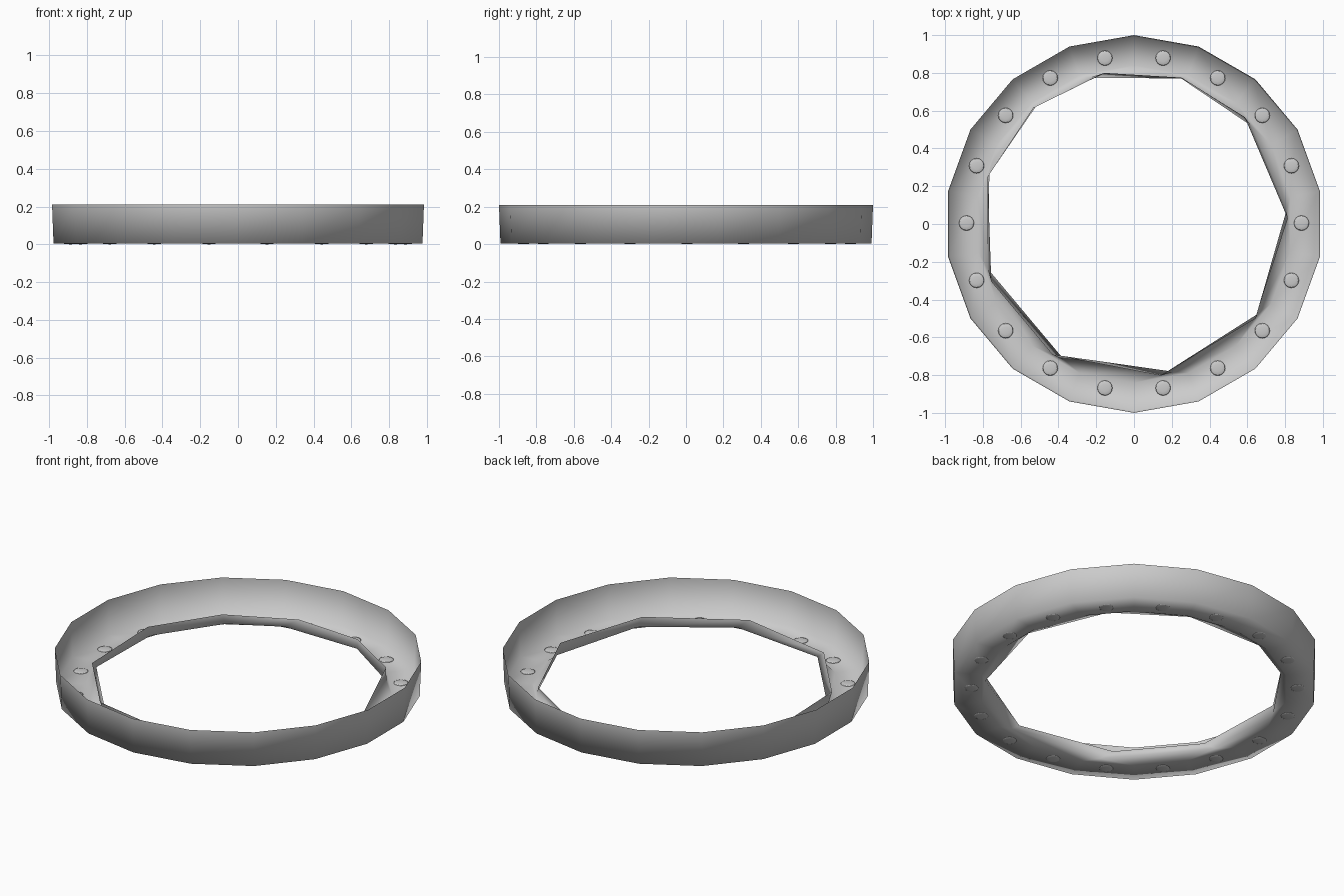
import bpy, bmesh, math

if "Cube" in bpy.data.objects:
    bpy.data.objects.remove(bpy.data.objects["Cube"])

grey = bpy.data.materials.new("plain_grey")
grey.diffuse_color = (0.6, 0.6, 0.6, 1)
grey.use_nodes = True
grey.node_tree.nodes["Principled BSDF"].inputs["Base Color"].default_value = grey.diffuse_color


def finish(bm, name):
    bmesh.ops.recalc_face_normals(bm, faces=bm.faces)
    me = bpy.data.meshes.new(name)
    bm.to_mesh(me)
    bm.free()
    me.materials.append(grey)
    for p in me.polygons:
        p.use_smooth = True
    ob = bpy.data.objects.new(name, me)
    bpy.context.collection.objects.link(ob)
    return ob


def ring(bm, angles, r, z):
    vs = [bm.verts.new((r * math.cos(math.radians(a)), r * math.sin(math.radians(a)), z)) for a in angles]
    return [bm.edges.new((vs[i], vs[(i + 1) % len(vs)])) for i in range(len(vs))]


# Thin channel ring: outer wall, flat floor and a coarse, uneven inner lip
outer = [10 + 20 * i for i in range(18)]
lip_low = [5, 40, 72, 107, 130, 161, 197, 243, 285, 324]
lip_top = [2, 44, 72, 101, 131, 162, 202, 238, 280, 322]
bm = bmesh.new()
loops = [
    ring(bm, outer, 1.0, 0.21),
    ring(bm, outer, 0.992, 0.004),
    ring(bm, outer, 0.84, 0.004),
    ring(bm, lip_low, 0.81, 0.02),
    ring(bm, lip_top, 0.815, 0.075),
]
for a, b in zip(loops, loops[1:]):
    bmesh.ops.bridge_loops(bm, edges=a + b)
channel = finish(bm, "channel_ring")
# the open sheet should face outwards on its outer wall
if channel.data.polygons[0].normal.dot(channel.data.polygons[0].center) < 0:
    channel.data.flip_normals()

# Flat round studs set through the floor
bm = bmesh.new()
for i in range(18):
    a = math.radians(20 * i)
    res = bmesh.ops.create_uvsphere(bm, u_segments=16, v_segments=6, radius=0.04)
    bmesh.ops.scale(bm, vec=(1, 1, 0.13), verts=res["verts"])
    bmesh.ops.translate(bm, vec=(0.887 * math.cos(a), 0.887 * math.sin(a) + 0.005, 0.0052), verts=res["verts"])
finish(bm, "floor_studs")
